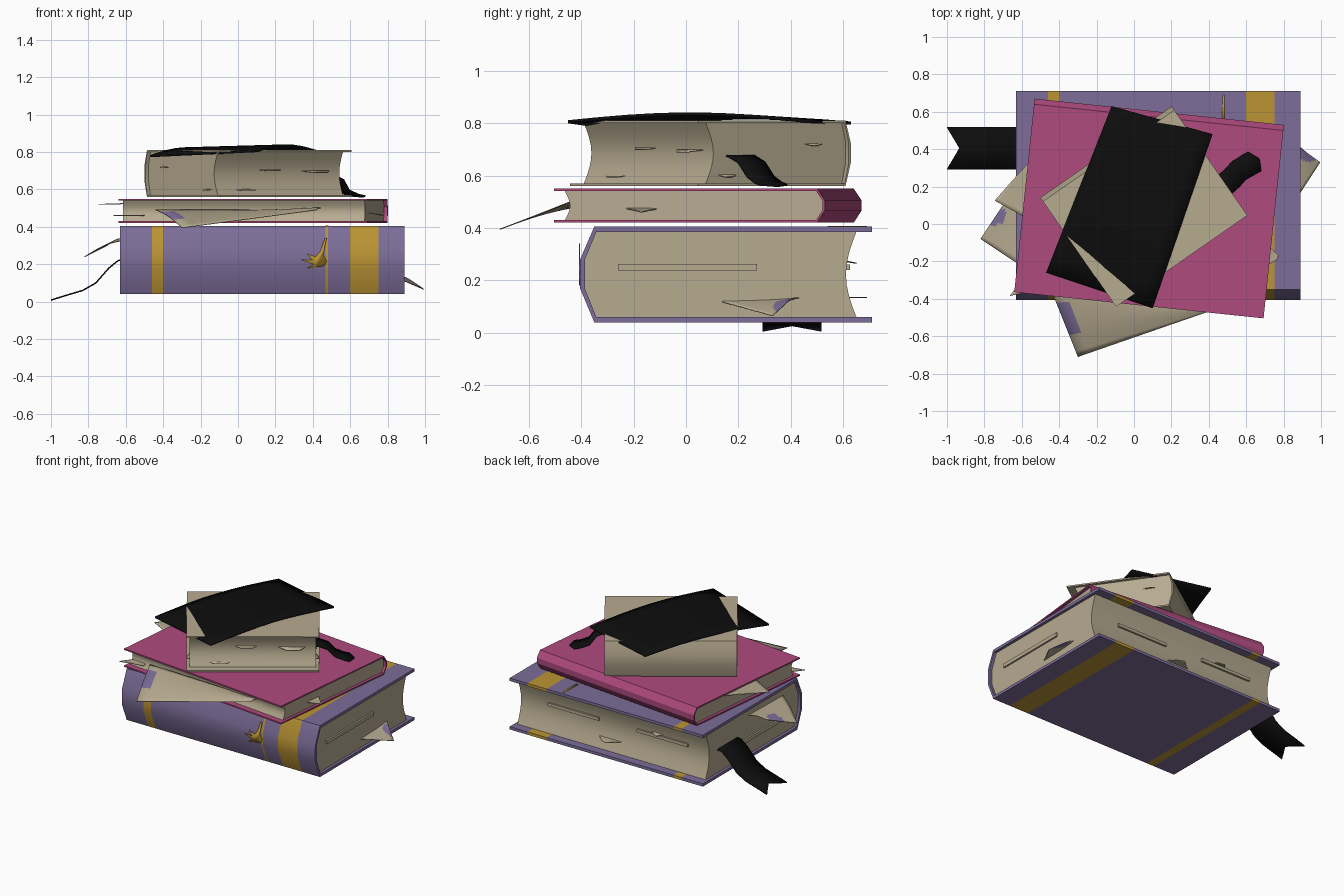
import bpy, bmesh, math
from mathutils import Vector, Matrix

if "Cube" in bpy.data.objects:
    bpy.data.objects.remove(bpy.data.objects["Cube"])


def material(name, r, g, b):
    m = bpy.data.materials.new(name)
    m.diffuse_color = (r, g, b, 1)
    m.use_nodes = True
    m.node_tree.nodes["Principled BSDF"].inputs["Base Color"].default_value = m.diffuse_color
    return m


PURPLE = material("purple_cover", 0.205, 0.155, 0.32)
GOLD = material("gold_trim", 0.50, 0.30, 0.035)
PINK = material("pink_cover", 0.43, 0.07, 0.21)
PAPER = material("aged_paper", 0.47, 0.405, 0.28)
BLACK = material("black_cloth", 0.004, 0.004, 0.004)


def finish(name, bm, mats, rule=None, matrix=None, thick=0):
    """Turn a bmesh into an object, colouring faces by rule(centre)."""
    bmesh.ops.recalc_face_normals(bm, faces=bm.faces)
    if rule:
        for f in bm.faces:
            f.material_index = rule(f.calc_center_median())
    me = bpy.data.meshes.new(name)
    bm.to_mesh(me)
    bm.free()
    for m in mats:
        me.materials.append(m)
    ob = bpy.data.objects.new(name, me)
    bpy.context.collection.objects.link(ob)
    if matrix:
        ob.matrix_world = matrix
    if thick:
        mod = ob.modifiers.new("thickness", 'SOLIDIFY')
        mod.thickness = thick
        mod.offset = 0
    bpy.ops.object.select_all(action='DESELECT')
    bpy.context.view_layer.objects.active = ob
    ob.select_set(True)
    bpy.ops.object.shade_smooth_by_angle(angle=math.radians(30))
    return ob


def extrude_x(profile, stations):
    """Loft a closed (y, z) profile through x stations."""
    bm = bmesh.new()
    rings = [[bm.verts.new((x, y, z)) for y, z in profile] for x in stations]
    n = len(profile)
    for a, b in zip(rings, rings[1:]):
        for i in range(n):
            j = (i + 1) % n
            bm.faces.new((a[i], a[j], b[j], b[i]))
    bm.faces.new(rings[0])
    bm.faces.new(rings[-1])
    return bm


def book(name, spine_mid, angle, length, d, h, t, c, setback, hollow, mats,
         bands=(), rule=None):
    """Origin at the spine's bottom middle, local +y runs to the fore edge."""
    mw = Matrix.Translation(spine_mid) @ Matrix.Rotation(math.radians(angle), 4, 'Z')
    inner = [(c + t * .4, h - t), (t, .66 * h), (t, .35 * h), (c + t * .4, t)]
    outer = [(d, 0), (c, 0), (0, .36 * h), (0, .65 * h), (c, h), (d, h)]
    L = length / 2
    cover = outer + [(d, h - t)] + inner + [(d, t)]
    finish(name + "_cover", extrude_x(cover, [-L, *bands, L]), mats, rule, mw)
    # page block with a hollowed fore edge
    fore = [(d - setback - hollow * math.sin(math.pi * i / 8), t + (h - 2 * t) * i / 8)
            for i in range(9)]
    finish(name + "_pages", extrude_x(fore + inner, [-L + .02, L - .02]), [PAPER], None, mw)
    return mw


def sheet(name, corners, bend=0, stain=None, mats=(PAPER, PURPLE), n=12, thick=.004):
    """Bilinear patch between four corners, arched in z, with a round stain."""
    a, b, c, d = map(Vector, corners)
    bm = bmesh.new()
    grid = []
    for i in range(n + 1):
        v = i / n
        row = []
        for j in range(n + 1):
            u = j / n
            p = a.lerp(b, u).lerp(d.lerp(c, u), v)
            p.z += bend * math.sin(math.pi * v)
            row.append(bm.verts.new(p))
        grid.append(row)
    for r, s in zip(grid, grid[1:]):
        for j in range(n):
            bm.faces.new((r[j], r[j + 1], s[j + 1], s[j]))
    rule = None
    if stain:
        rule = lambda p: int(math.hypot(p.x - stain[0], p.y - stain[1]) < stain[2])
    return finish(name, bm, mats, rule, None, thick)


def ribbon(name, path, across, width, notch):
    """Strip along a path whose end is cut in a notch (or a point if negative)."""
    across = Vector(across).normalized() * width / 2
    pts = [Vector(p) for p in path]
    out = (pts[-1] - pts[-2]).normalized()
    bm = bmesh.new()
    rows = []
    for k, p in enumerate(pts):
        mid = p - out * notch if k == len(pts) - 1 else p
        rows.append([bm.verts.new(q) for q in (p - across, mid, p + across)])
    for r, s in zip(rows, rows[1:]):
        for j in (0, 1):
            bm.faces.new((r[j], r[j + 1], s[j + 1], s[j]))
    finish(name, bm, [BLACK], None, None, .008)


# --- Large purple book with gold bands, spine to the front
edges = [-.59, -.53, .338, .352, .47, .62]


def band_rule(p):
    wide = edges[4] < p.x < edges[5] or edges[0] < p.x < edges[1]
    line = edges[2] < p.x < edges[3] and p.y < .05
    return int(wide or line)


book("purple_book", (.13, -.405, .04), 0, 1.52, 1.115, .365, .02, .055, .06, .04,
     [PURPLE, GOLD], edges, band_rule)

# --- Pink book, spine to the back
book("pink_book", (.135, .60, .42), 174, 1.34, 1.04, .13, .01, .03, .04, .02, [PINK])

# --- Small paper-coloured book, spine to the back left
top = book("top_book", (-.15, .385, .56), 214.8, .855, .71, .25, .01, .025, .05, .035,
           [PAPER])

# --- Gold emblem on the spine and sliver on the top cover
bm = bmesh.new()
outline = [(.335, .225), (.40, .222), (.37, .255), (.415, .24), (.44, .27), (.465, .34),
           (.475, .34), (.455, .25), (.475, .215), (.46, .19), (.42, .185), (.37, .18),
           (.405, .20)]
bm.faces.new([bm.verts.new((x, -.407, z)) for x, z in outline])
finish("spine_emblem", bm, [GOLD], None, None, .004)
sheet("cover_sliver", [(.468, .54, .406), (.485, .54, .406), (.485, .69, .406),
                       (.475, .69, .406)], 0, None, (GOLD,), 1)

# --- Black cloth draped over the stack
cloth = sheet("draped_cloth", [(-.47, -.26, .778), (.10, -.45, .805), (.42, .48, .805),
                               (-.12, .63, .80)], .03, None, (BLACK,), 8, .012)

# --- Bookmark ribbons
ribbon("left_bookmark", [(-.56, .405, .23), (-.64, .405, .22), (-.69, .405, .18),
                         (-.76, .405, .10), (-.83, .405, .06), (-.93, .405, .03),
                         (-1, .405, .008)], (0, 1, 0), .225, .07)
ribbon("upper_bookmark", [(.38, .17, .675), (.485, .21, .675), (.53, .25, .65),
                          (.56, .285, .595), (.61, .315, .572), (.645, .335, .565)],
       (-.57, .82, 0), .125, -.03)

# --- Loose sheets slipping out of the books
sheet("front_sheet", [(-.44, -.36, .49), (.45, -.40, .49), (.42, -.46, .49),
                      (-.30, -.71, .395)], .012, (-.40, -.53, .105))
sheet("left_sheet", [(-.58, .20, .33), (-.58, -.24, .33), (-.82, -.08, .24),
                     (-.70, .10, .30)], .02, (-.74, .05, .055))
sheet("right_sheet", [(.82, .06, .14), (.82, .48, .14), (.90, .40, .13), (.995, .33, .065)],
      .0, (.93, .38, .05))
sheet("left_upper_sheet", [(-.52, .0, .525), (-.52, .37, .525), (-.60, .29, .525),
                           (-.745, .125, .52)])
sheet("left_corner_sheet", [(-.5, -.35, .46), (-.5, -.2, .46), (-.6, -.3, .46),
                            (-.665, -.385, .46)])
sheet("back_sheet", [(.0, .56, .135), (.3, .56, .135), (.2, .67, .135), (.15, .69, .135)], 0, None)
sheet("back_curl", [(-.3, .56, .28), (-.1, .56, .28), (-.18, .63, .27), (-.22, .65, .265)], 0, None)
sheet("pink_edge_sheet", [(.66, -.25, .48), (.68, -.08, .48), (.775, -.17, .46),
                          (.765, -.19, .465)], 0, None)

# --- Raised bundles on the page edges
def bundle(name, centre, size):
    bm = bmesh.new()
    bmesh.ops.create_cube(bm, size=1, matrix=Matrix.Translation(centre) @ Matrix.Diagonal((*size, 1)))
    finish(name, bm, [PAPER])


bundle("right_bundle", (.872, .005, .25), (.02, .53, .026))
bundle("left_bundle", (-.612, .02, .17), (.02, .45, .026))
for i, x in enumerate((-.25, .45)):
    bundle(f"back_bundle_{i + 1}", (x, .61, .25), (.4, .03, .022))

# --- Little dog-ears around the small book
for i, (x, y, z) in enumerate([(-.25, .645, .14), (.05, .63, .15), (.22, .645, .045)]):
    pts = [top @ Vector(p) for p in ((x - .1, y - .03, z), (x + .1, y - .03, z),
                                     (x + .03, y + .02, z - .01), (x - .05, y + .02, z - .01))]
    sheet(f"fore_edge_dog_ear_{i + 1}", pts, 0, None, (PAPER,), 2)
for side in (-1, 1):
    for i, (y, z) in enumerate([(.15, .17), (.55, .05)]):
        pts = [top @ Vector(p) for p in ((side * .38, y - .08, z), (side * .38, y + .08, z),
                                         (side * .425, y + .03, z - .015),
                                         (side * .425, y, z - .015))]
        sheet(f"end_dog_ear_{side + 2}_{i + 1}", pts, 0, None, (PAPER,), 2)
